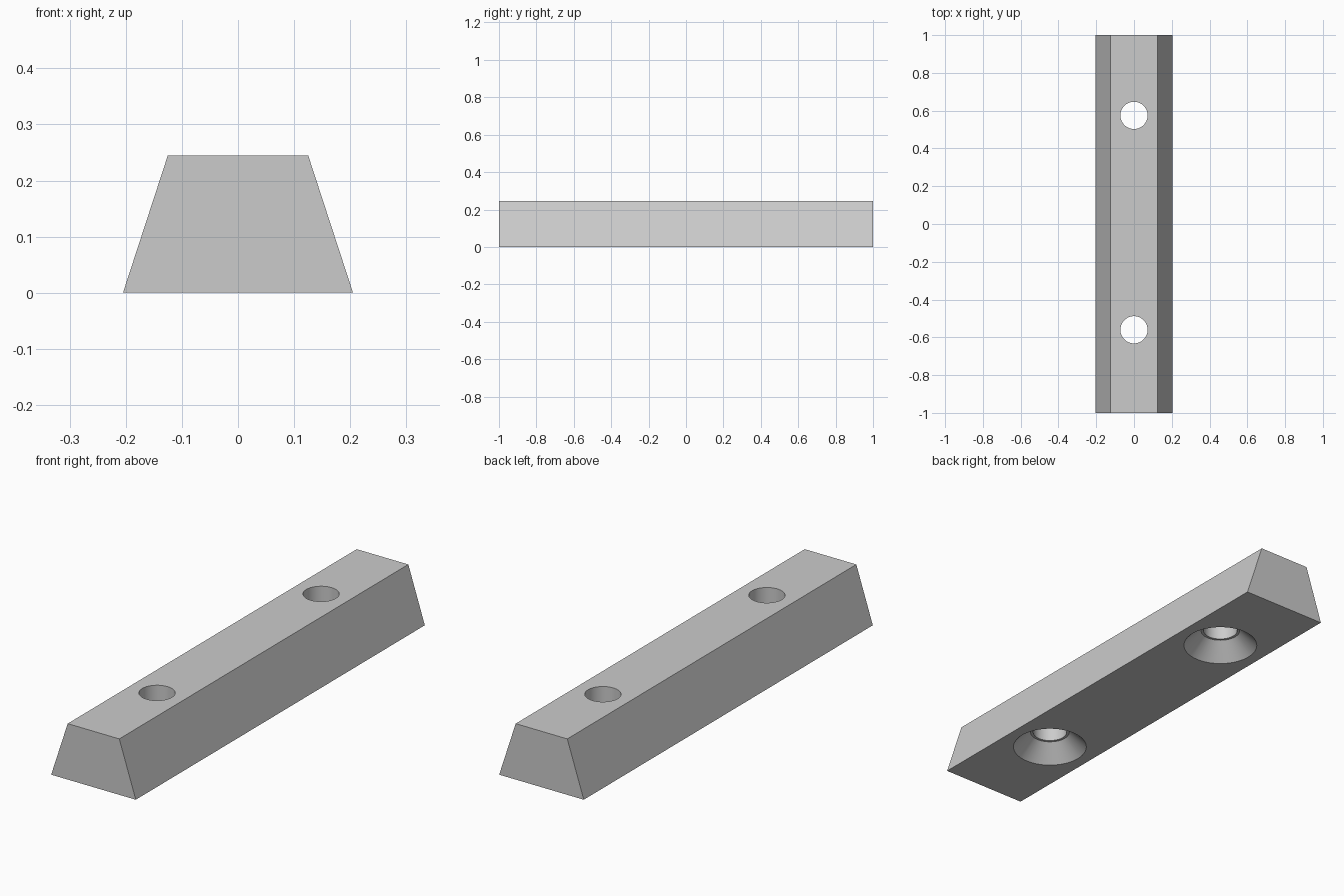
import bpy, bmesh, math

if "Cube" in bpy.data.objects:
    bpy.data.objects.remove(bpy.data.objects["Cube"])

HALF_BASE, HALF_TOP, HEIGHT, HALF_LEN = 0.205, 0.125, 0.245, 1.0
HOLE_Y = (0.575, -0.56)
SEGMENTS = 64

grey = bpy.data.materials.new("plain_grey")
grey.diffuse_color = (0.6, 0.6, 0.6, 1)
grey.use_nodes = True
grey.node_tree.nodes["Principled BSDF"].inputs["Base Color"].default_value = grey.diffuse_color


def make_object(name, bm):
    bmesh.ops.recalc_face_normals(bm, faces=bm.faces)
    mesh = bpy.data.meshes.new(name)
    bm.to_mesh(mesh)
    bm.free()
    mesh.materials.append(grey)
    obj = bpy.data.objects.new(name, mesh)
    bpy.context.collection.objects.link(obj)
    return obj


# Tapered bar: trapezoid profile extruded along y
bm = bmesh.new()
profile = [(-HALF_BASE, 0), (HALF_BASE, 0), (HALF_TOP, HEIGHT), (-HALF_TOP, HEIGHT)]
face = bm.faces.new([bm.verts.new((x, -HALF_LEN, z)) for x, z in profile])
ext = bmesh.ops.extrude_face_region(bm, geom=[face])
bmesh.ops.translate(bm, vec=(0, 2 * HALF_LEN, 0),
                    verts=[v for v in ext["geom"] if isinstance(v, bmesh.types.BMVert)])
bar = make_object("tapered_bar", bm)


# Countersunk screw hole cutter: stacked rings of (radius, height)
def hole_cutter(y):
    rings = [(0.176, -0.02), (0.083, 0.073), (0.072, 0.073), (0.072, HEIGHT + 0.05)]
    bm = bmesh.new()
    loops = []
    for r, z in rings:
        loops.append([bm.verts.new((r * math.cos(a), y + r * math.sin(a), z))
                      for a in (2 * math.pi * i / SEGMENTS for i in range(SEGMENTS))])
    for low, high in zip(loops, loops[1:]):
        for i in range(SEGMENTS):
            j = (i + 1) % SEGMENTS
            bm.faces.new((low[i], low[j], high[j], high[i]))
    bm.faces.new(loops[0])
    bm.faces.new(loops[-1])
    return make_object("hole_cutter", bm)


for y in HOLE_Y:
    cutter = hole_cutter(y)
    mod = bar.modifiers.new("screw_hole", 'BOOLEAN')
    mod.operation = 'DIFFERENCE'
    mod.solver = 'EXACT'
    mod.object = cutter
    bpy.context.view_layer.objects.active = bar
    bpy.ops.object.modifier_apply(modifier=mod.name)
    bpy.data.objects.remove(cutter)

# Smooth hole walls, crisp edges
bpy.ops.object.select_all(action='DESELECT')
bar.select_set(True)
bpy.context.view_layer.objects.active = bar
bpy.ops.object.shade_smooth_by_angle(angle=math.radians(30))
